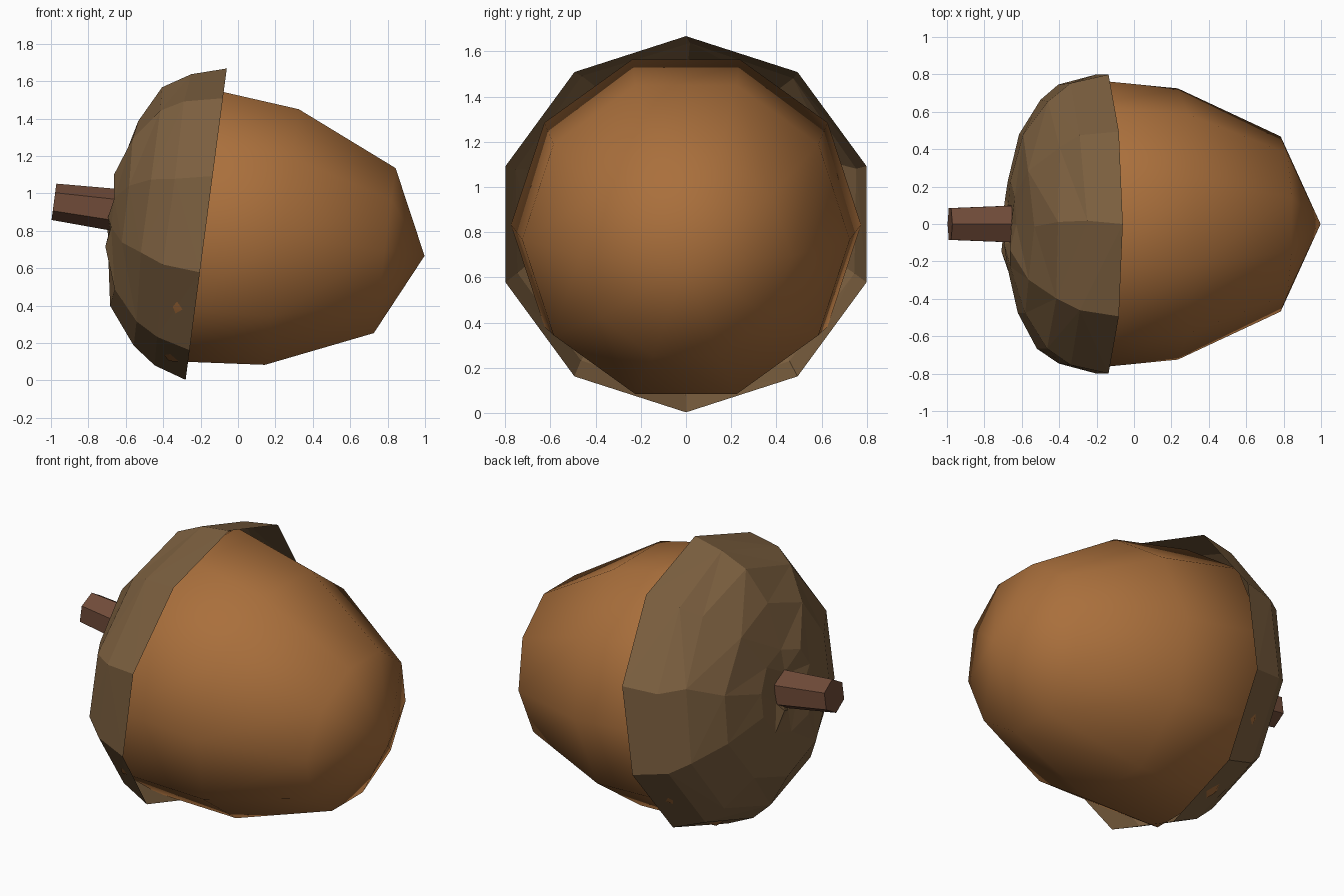
import bpy, bmesh, math, random
from mathutils import Vector

if "Cube" in bpy.data.objects:
    bpy.data.objects.remove(bpy.data.objects["Cube"])

random.seed(4)

# Tilted acorn axis: origin at the cap rim centre
ORIGIN = Vector((-0.17, 0, 0.835))
AXIS = Vector((0.991, 0, -0.131))
UP = Vector((0.131, 0, 0.991))
SIDE = Vector((0, 1, 0))


def lathe(name, profile, sides, start, color, offset=0.0, jitter=0.0, smooth=False):
    """Spin (along, radius) points round the tilted axis; radius 0 is a pole."""
    bm = bmesh.new()
    rings = []
    for i, (t, r) in enumerate(profile):
        ring = []
        for k in range(1 if r == 0 else sides):
            a = math.radians(start) + 2 * math.pi * k / sides
            j = jitter if 0 < i < len(profile) - 1 else 0
            tt = t + random.uniform(-j, j)
            a += random.uniform(-j, j) * 2
            p = ORIGIN + AXIS * tt + SIDE * (r * math.cos(a)) + UP * (r * math.sin(a) + offset)
            ring.append(bm.verts.new(p))
        rings.append(ring)
    for lo, hi in zip(rings, rings[1:]):
        for k in range(sides):
            n = (k + 1) % sides
            if len(lo) == 1:
                bm.faces.new((lo[0], hi[k], hi[n]))
            elif len(hi) == 1:
                bm.faces.new((lo[k], lo[n], hi[0]))
            else:
                bm.faces.new((lo[k], lo[n], hi[n], hi[k]))
    if jitter:
        bmesh.ops.triangulate(bm, faces=bm.faces[:])
    bmesh.ops.recalc_face_normals(bm, faces=bm.faces[:])
    for f in bm.faces:
        f.smooth = smooth
    mesh = bpy.data.meshes.new(name)
    bm.to_mesh(mesh)
    bm.free()
    obj = bpy.data.objects.new(name, mesh)
    bpy.context.collection.objects.link(obj)
    mat = bpy.data.materials.new(name + "_color")
    mat.diffuse_color = (*color, 1)
    mat.use_nodes = True
    mat.node_tree.nodes["Principled BSDF"].inputs["Base Color"].default_value = mat.diffuse_color
    mesh.materials.append(mat)
    return obj


# Smooth ten-sided nut ending in a point
lathe("nut", [(1.18, 0), (0.965, 0.468), (0.41, 0.725), (-0.1, 0.775),
              (-0.38, 0.52), (-0.45, 0)],
      10, 0, (0.40, 0.16, 0.045), offset=-0.015, smooth=True)

# Faceted open cap, its corners turned half a step from the nut
lathe("cap", [(0, 0.84), (-0.19, 0.785), (-0.315, 0.695), (-0.445, 0.50),
              (-0.51, 0.24), (-0.51, 0.11), (-0.47, 0)],
      10, 18, (0.20, 0.115, 0.05), jitter=0.016)

# Six-sided stem
lathe("stem", [(-0.45, 0), (-0.45, 0.115), (-0.823, 0.098), (-0.823, 0)],
      6, 30, (0.16, 0.07, 0.04), offset=0.012)
